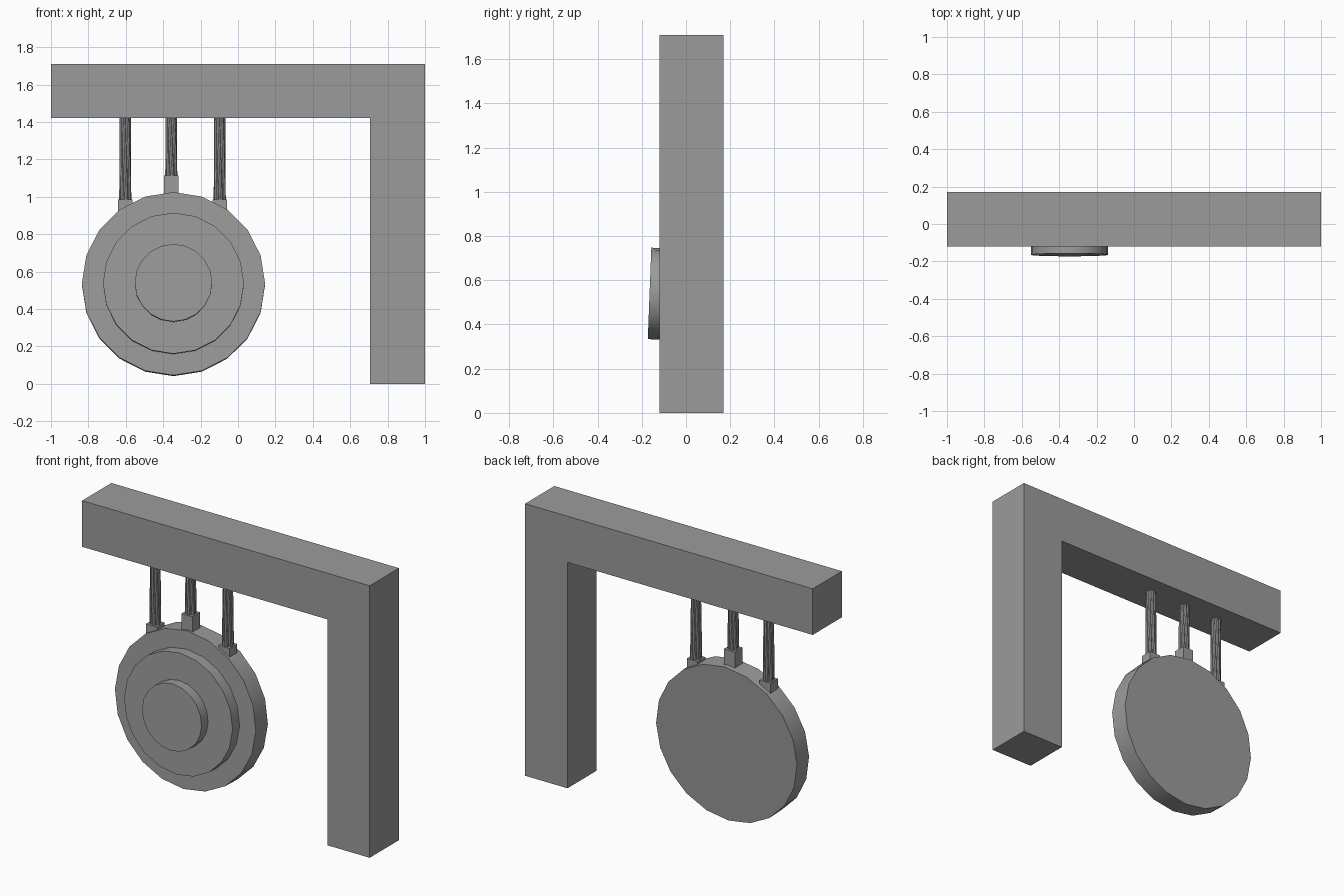
import bpy, bmesh
from math import sin, cos, pi, radians
from mathutils import Matrix, Vector

cube = bpy.data.objects.get("Cube")
if cube:
    bpy.data.objects.remove(cube, do_unlink=True)

grey = bpy.data.materials.new("plain_grey")
grey.use_nodes = True
GREY = (0.33, 0.33, 0.33, 1)
grey.diffuse_color = GREY
grey.node_tree.nodes["Principled BSDF"].inputs["Base Color"].default_value = GREY


def add_object(name, bm, smooth=False):
    bmesh.ops.recalc_face_normals(bm, faces=bm.faces)
    mesh = bpy.data.meshes.new(name)
    bm.to_mesh(mesh)
    bm.free()
    mesh.materials.append(grey)
    obj = bpy.data.objects.new(name, mesh)
    bpy.context.collection.objects.link(obj)
    if smooth:
        bpy.ops.object.select_all(action='DESELECT')
        obj.select_set(True)
        bpy.context.view_layer.objects.active = obj
        bpy.ops.object.shade_smooth_by_angle(angle=radians(35))
    return obj


def box(name, center, size):
    bm = bmesh.new()
    bmesh.ops.create_cube(bm, size=1, matrix=Matrix.Translation(center) @ Matrix.Diagonal((*size, 1)))
    return add_object(name, bm)


# L-shaped support: beam and post in one extruded profile
bm = bmesh.new()
outline = [(-1, 1.42), (0.705, 1.42), (0.705, 0), (1, 0), (1, 1.71), (-1, 1.71)]
face = bm.faces.new([bm.verts.new((x, -0.12, z)) for x, z in outline])
extruded = bmesh.ops.extrude_face_region(bm, geom=[face])
bmesh.ops.translate(bm, vec=(0, 0.29, 0),
                    verts=[v for v in extruded["geom"] if isinstance(v, bmesh.types.BMVert)])
add_object("support_frame", bm)

# Stepped target: three discs, leaning back slightly
TILT = Matrix.Translation((-0.345, 0.03, 0.533)) @ Matrix.Rotation(radians(-2.2), 4, 'X')


def disc(name, radius, front, back):
    bm = bmesh.new()
    place = (TILT @ Matrix.Translation((0, (front + back) / 2, 0))
             @ Matrix.Rotation(pi / 2, 4, 'X'))
    bmesh.ops.create_cone(bm, cap_ends=True, segments=20, radius1=radius, radius2=radius,
                          depth=back - front, matrix=place)
    add_object(name, bm, smooth=True)


disc("target_outer_disc", 0.49, -0.06, 0.06)
disc("target_middle_disc", 0.377, -0.13, -0.05)
disc("target_center_disc", 0.207, -0.195, -0.12)


# Hanging ropes: bundles of twisted strands
def rope(name, top, bottom, strands=6, sides=8, steps=8, twist=radians(45)):
    bm = bmesh.new()
    for s in range(strands):
        rings = []
        for i in range(steps + 1):
            t = i / steps
            angle = 2 * pi * s / strands + twist * t
            spread = 0.019 + 0.003 * t
            c = top.lerp(bottom, t) + Vector((cos(angle), sin(angle), 0)) * spread
            rings.append([bm.verts.new(c + Vector((cos(a), sin(a), 0)) * 0.012)
                          for a in (2 * pi * k / sides for k in range(sides))])
        for r0, r1 in zip(rings, rings[1:]):
            for k in range(sides):
                n = (k + 1) % sides
                bm.faces.new((r0[k], r0[n], r1[n], r1[k]))
        bm.faces.new(rings[0])
        bm.faces.new(rings[-1])
    add_object(name, bm, smooth=True)


ROPE_Y = 0.04
for side, x, z in (("right", -0.603, 0.985), ("middle", -0.357, 1.115), ("left", -0.098, 0.985)):
    rope(side + "_rope", Vector((x, ROPE_Y, 1.43)), Vector((x, ROPE_Y, z - 0.02)))
    box(side + "_rope_clamp", (x, ROPE_Y, z - 0.06), (0.076, 0.076, 0.12))
